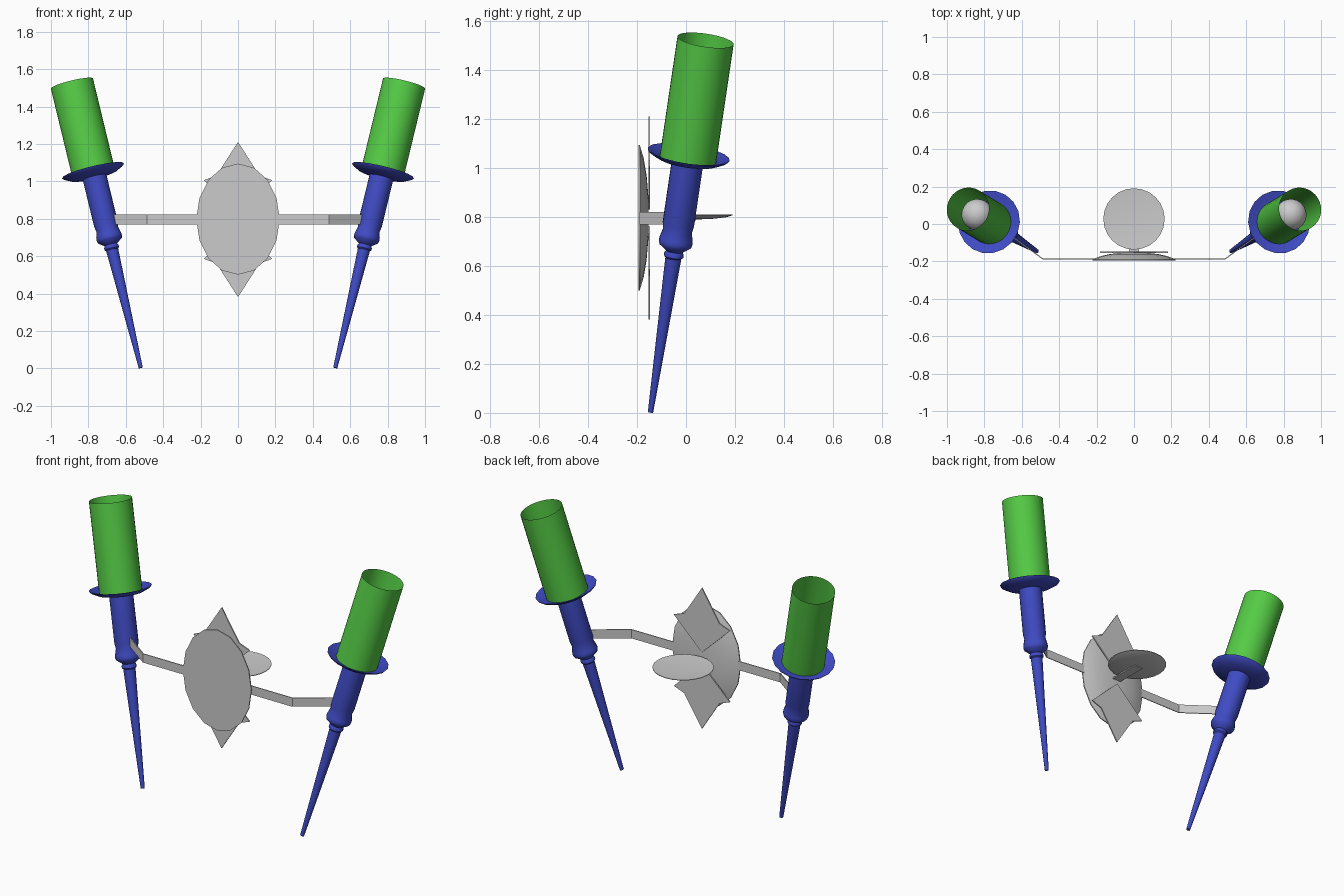
import bpy, bmesh, math
from mathutils import Vector, Matrix

if "Cube" in bpy.data.objects:
    bpy.data.objects.remove(bpy.data.objects["Cube"])


def material(name, color):
    m = bpy.data.materials.new(name)
    m.diffuse_color = color
    m.use_nodes = True
    m.node_tree.nodes["Principled BSDF"].inputs["Base Color"].default_value = m.diffuse_color
    return m


BLUE = material("blue", (0.05, 0.07, 0.55, 1))
GREEN = material("green", (0.09, 0.6, 0.06, 1))


def finish(name, bm, matrix=None, mat=None, smooth=True, fix=True):
    if fix:
        bmesh.ops.recalc_face_normals(bm, faces=bm.faces[:])
    if matrix:
        bm.transform(matrix)
    me = bpy.data.meshes.new(name)
    bm.to_mesh(me)
    bm.free()
    ob = bpy.data.objects.new(name, me)
    bpy.context.collection.objects.link(ob)
    if mat:
        me.materials.append(mat)
    if smooth:
        bpy.ops.object.select_all(action='DESELECT')
        ob.select_set(True)
        bpy.context.view_layer.objects.active = ob
        bpy.ops.object.shade_smooth_by_angle(angle=math.radians(40))
    return ob


def lathe(name, profile, sides, matrix=None, mat=None, smooth=True):
    """Revolve (radius, height) points around z."""
    bm = bmesh.new()
    vs = [bm.verts.new((r, 0, h)) for r, h in profile]
    es = [bm.edges.new(p) for p in zip(vs, vs[1:])]
    bmesh.ops.spin(bm, geom=vs + es, cent=(0, 0, 0), axis=(0, 0, 1),
                   angle=2 * math.pi, steps=sides, use_merge=True)
    bmesh.ops.remove_doubles(bm, verts=bm.verts[:], dist=1e-5)
    return finish(name, bm, matrix, mat, smooth)


def plate(name, outline, extrude, matrix=None):
    """Extrude a flat outline given as 3D points."""
    bm = bmesh.new()
    f = bm.faces.new([bm.verts.new(p) for p in outline])
    r = bmesh.ops.extrude_face_region(bm, geom=[f])
    bmesh.ops.translate(bm, vec=extrude,
                        verts=[v for v in r['geom'] if isinstance(v, bmesh.types.BMVert)])
    return finish(name, bm, matrix, smooth=False)


# Profiles along the tilted torch axis
STEM = [(0, 0), (0.011, 0), (0.033, 0.655), (0.04, 0.662), (0.04, 0.674),
        (0.034, 0.684), (0.066, 0.708), (0.07, 0.722), (0.068, 0.738),
        (0.06, 0.77), (0.065, 0.80), (0.065, 1.065), (0, 1.065)]
SAUCER = [(0, 1.058), (0.07, 1.058), (0.125, 1.068), (0.165, 1.088),
          (0.17, 1.096), (0.16, 1.094), (0.12, 1.077), (0, 1.07)]
SHADE = [(0.116, 1.072), (0.116, 1.58)]
BULB = [(0, 1.07), (0.03, 1.07), (0.03, 1.2), (0.05, 1.27)] + [
    (0.085 * math.cos(math.radians(a)), 1.365 + 0.085 * math.sin(math.radians(a)))
    for a in range(-42, 91, 12)] + [(0, 1.45)]

for side, s in (("left", -1), ("right", 1)):
    axis = Vector((0.368 * s, 0.225, 1.52))
    m = Matrix.Translation((0.52 * s, -0.145, 0.003)) @ \
        axis.to_track_quat('Z', 'Y').to_matrix().to_4x4()
    lathe(side + "_torch_stem", STEM, 20, m, BLUE)
    lathe(side + "_drip_saucer", SAUCER, 18, m, BLUE)
    lathe(side + "_shade_tube", SHADE, 32, m, GREEN)
    lathe(side + "_bulb", BULB, 20, m)
    # Flat bar arm bent toward the torch
    path = [(0, -0.19), (0.487, -0.19), (0.70, -0.037),
            (0.697, -0.032), (0.485, -0.185), (0, -0.185)]
    plate(side + "_arm", [(x * s, y, 0.77) for x, y in path], (0, 0, 0.052))

# Oval wall plate: flat front, shallow dome toward the back
lathe("wall_plate", [(0, 0), (1, 0), (1, 0.006), (0.82, 0.022), (0.58, 0.034),
                     (0.3, 0.041), (0, 0.043)], 16,
      Matrix.Translation((0, -0.195, 0.798)) @ Matrix.Diagonal((0.223, 1, 0.297, 1))
      @ Matrix.Rotation(-math.pi / 2, 4, 'X'))

# Pointed leaf plates above and below
LEAF = [(0, 0.415), (0.115, 0.235), (0.183, 0.21), (0, 0.035),
        (-0.183, 0.21), (-0.115, 0.235)]
for name, s in (("upper_leaf", 1), ("lower_leaf", -1)):
    plate(name, [(x, -0.154, 0.796 + z * s) for x, z in LEAF], (0, 0.007, 0))

# Shallow round tray and its bracket
lathe("tray", [(0, -0.010), (0.08, -0.007), (0.14, 0), (0.164, 0.008),
               (0.164, 0.011), (0.13, 0.008), (0, 0.004)], 24,
      Matrix.Translation((0, 0.027, 0.80)))
plate("tray_bracket", [(-0.028, -0.155, 0.786), (0.028, -0.155, 0.786),
                       (0.028, 0.04, 0.786), (-0.028, 0.04, 0.786)], (0, 0, 0.007))
